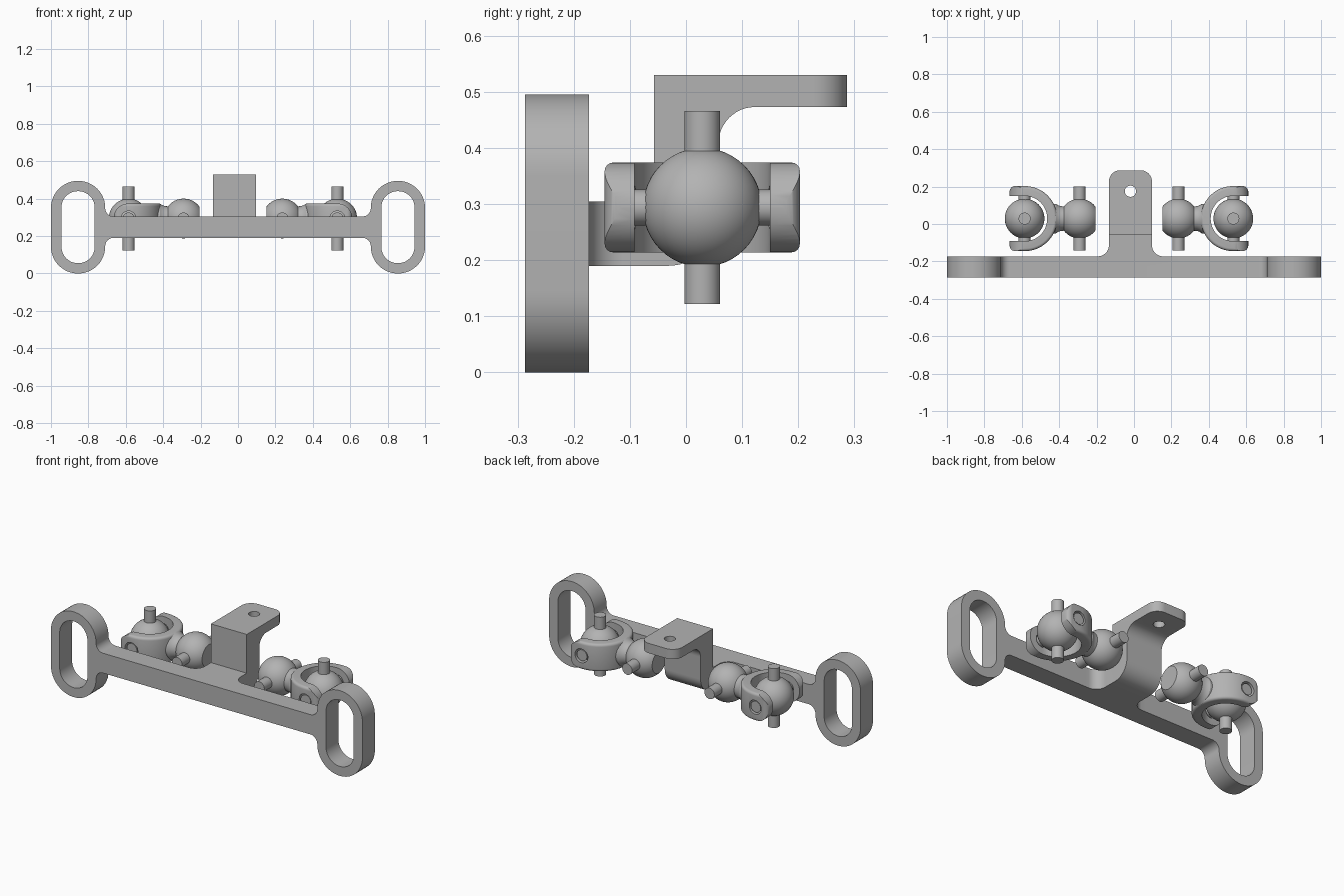
import bpy, bmesh, math
from mathutils import Vector, Matrix

if "Cube" in bpy.data.objects:
    bpy.data.objects.remove(bpy.data.objects["Cube"], do_unlink=True)

GREY = (0.45, 0.45, 0.45, 1)
metal = bpy.data.materials.new("grey_metal")
metal.use_nodes = True
metal.diffuse_color = GREY
metal.node_tree.nodes["Principled BSDF"].inputs["Base Color"].default_value = GREY


def make(name, bm):
    bmesh.ops.remove_doubles(bm, verts=bm.verts, dist=1e-5)
    bmesh.ops.recalc_face_normals(bm, faces=bm.faces)
    mesh = bpy.data.meshes.new(name)
    bm.to_mesh(mesh)
    bm.free()
    mesh.materials.append(metal)
    ob = bpy.data.objects.new(name, mesh)
    bpy.context.collection.objects.link(ob)
    return ob


def rounded(corners, steps=12):
    """Outline from (a, b, radius) right-angled corners."""
    pts = []
    for i, (a, b, r) in enumerate(corners):
        p = Vector((a, b))
        if not r:
            pts.append(p)
            continue
        d1 = (Vector(corners[i - 1][:2]) - p).normalized()
        d2 = (Vector(corners[(i + 1) % len(corners)][:2]) - p).normalized()
        for k in range(steps + 1):
            t = math.pi / 2 * k / steps
            pts.append(p + r * (d1 + d2 - d2 * math.cos(t) - d1 * math.sin(t)))
    return pts


def prism(name, corners, axis, lo, hi, bevel_rule=None):
    place = {"x": lambda a, b, c: (c, a, b),
             "y": lambda a, b, c: (a, c, b),
             "z": lambda a, b, c: (a, b, c)}[axis]
    bm = bmesh.new()
    pts = rounded(corners)
    low, high = [[bm.verts.new(place(p.x, p.y, c)) for p in pts] for c in (lo, hi)]
    bm.faces.new(low)
    bm.faces.new(high)
    for i in range(len(pts)):
        bm.faces.new((low[i - 1], low[i], high[i], high[i - 1]))
    bmesh.ops.recalc_face_normals(bm, faces=bm.faces)
    if bevel_rule:
        edges = [e for e in bm.edges if bevel_rule(*(v.co for v in e.verts))]
        bmesh.ops.bevel(bm, geom=edges, offset=0.015, segments=4, profile=0.5, affect="EDGES")
    return make(name, bm)


def cylinder(name, axis, radius, half, centre=(0, 0, 0)):
    bm = bmesh.new()
    turn = Matrix.Rotation(math.pi / 2, 4, "X") if axis == "y" else Matrix()
    bmesh.ops.create_cone(bm, cap_ends=True, segments=32, radius1=radius, radius2=radius,
                          depth=2 * half, matrix=Matrix.Translation(centre) @ turn)
    return make(name, bm)


def boolean(ob, other, operation):
    mod = ob.modifiers.new("shape", "BOOLEAN")
    mod.operation, mod.object, mod.solver = operation, other, "EXACT"
    bpy.context.view_layer.update()
    result = ob.evaluated_get(bpy.context.evaluated_depsgraph_get())
    mesh = bpy.data.meshes.new_from_object(result)
    ob.modifiers.clear()
    ob.data = mesh
    bpy.data.objects.remove(other, do_unlink=True)


def smooth(ob):
    bpy.ops.object.select_all(action="DESELECT")
    ob.select_set(True)
    bpy.context.view_layer.objects.active = ob
    bpy.ops.object.shade_smooth_by_angle(angle=math.radians(32))


# Crossbar with a slotted loop at each end
half = [(0.71, 0.19, 0.044), (0.71, 0, 0.144), (1, 0, 0.144),
        (1, 0.495, 0.144), (0.71, 0.495, 0.144), (0.71, 0.305, 0.044)]
outline = half + [(-x, z, r) for x, z, r in reversed(half)]
frame = prism("crossbar_frame", outline, "y", -0.287, -0.173)
for s in (-1, 1):
    slot = [(s * x, z, 0.088) for x, z in
            ((0.766, 0.055), (0.944, 0.055), (0.944, 0.44), (0.766, 0.44))]
    boolean(frame, prism("slot", slot, "y", -0.4, 0), "DIFFERENCE")

# Centre bracket: side profile trimmed by its plan outline
side = [(-0.2, 0.19, 0), (0.058, 0.19, 0.09), (0.058, 0.473, 0.065), (0.287, 0.473, 0),
        (0.287, 0.53, 0), (-0.057, 0.53, 0), (-0.057, 0.305, 0), (-0.2, 0.305, 0)]
bracket = prism("bracket", side, "x", -0.4, 0.4)
plan = [(-0.22, -0.21, 0), (-0.22, -0.173, 0), (-0.134, -0.173, 0.06), (-0.134, 0.287, 0.06),
        (0.096, 0.287, 0.06), (0.096, -0.173, 0.06), (0.182, -0.173, 0), (0.182, -0.21, 0)]
boolean(bracket, prism("plan", plan, "z", 0, 1), "INTERSECT")
boolean(bracket, cylinder("hole", "z", 0.03, 0.1, (-0.019, 0.175, 0.5)), "DIFFERENCE")
boolean(frame, bracket, "UNION")
smooth(frame)

# Joint shapes, local +x pointing to the middle of the model
BALL, PIN, REACH, GAP = 0.106, 0.032, 0.172, 0.294


def yoke(name):
    plan = [(-0.08, -0.174, 0.03), (0.174, -0.174, 0.173), (0.174, 0.174, 0.173),
            (-0.08, 0.174, 0.03), (-0.08, 0.121, 0), (0.121, 0.121, 0.12),
            (0.121, -0.121, 0.12), (-0.08, -0.121, 0)]
    ob = prism(name, plan, "z", -0.08, 0.08,
               lambda a, b: a.z == b.z and min(a.xy.length, b.xy.length) > 0.15)
    ends = [(-0.08, -0.08, 0.079), (0.3, -0.08, 0), (0.3, 0.08, 0), (-0.08, 0.08, 0.079)]
    boolean(ob, prism("ends", ends, "y", -0.3, 0.3), "INTERSECT")
    boolean(ob, cylinder("pin_hole", "y", 0.04, 0.3), "DIFFERENCE")
    return ob


def inner_ball(name):
    # Flared neck, ball and flat inner face turned around x
    profile = [(0.14, 0), (0.14, 0.079), (0.168, 0.079), (0.18, 0.071), (0.195, 0.066)]
    start, end = math.pi - math.asin(0.065 / BALL), math.asin(0.064 / BALL)
    for k in range(21):
        t = start + (end - start) * k / 20
        profile.append((GAP + BALL * math.cos(t), BALL * math.sin(t)))
    profile.append((profile[-1][0], 0))
    bm = bmesh.new()
    verts = [bm.verts.new((u, 0, r)) for u, r in profile]
    edges = [bm.edges.new(pair) for pair in zip(verts, verts[1:])]
    bmesh.ops.spin(bm, geom=verts + edges, cent=(0, 0, 0), axis=(1, 0, 0),
                   angle=2 * math.pi, steps=48, use_merge=True)
    return make(name, bm)


def outer_ball(name):
    bm = bmesh.new()
    bmesh.ops.create_uvsphere(bm, u_segments=48, v_segments=24, radius=BALL)
    return make(name, bm)


# One universal joint on each side
for label, s in (("right", -1), ("left", 1)):
    parts = [yoke(label + "_yoke"),
             inner_ball(label + "_inner_ball"),
             outer_ball(label + "_outer_ball"),
             cylinder(label + "_upright_pin", "z", PIN, REACH),
             cylinder(label + "_yoke_pin", "y", PIN, REACH - 0.005),
             cylinder(label + "_inner_pin", "y", PIN, REACH, (GAP, 0, 0))]
    for ob in parts:
        ob.location = (-0.027 + s * 0.558, 0.029, 0.294)
        ob.rotation_euler.z = math.pi if s > 0 else 0
        smooth(ob)
